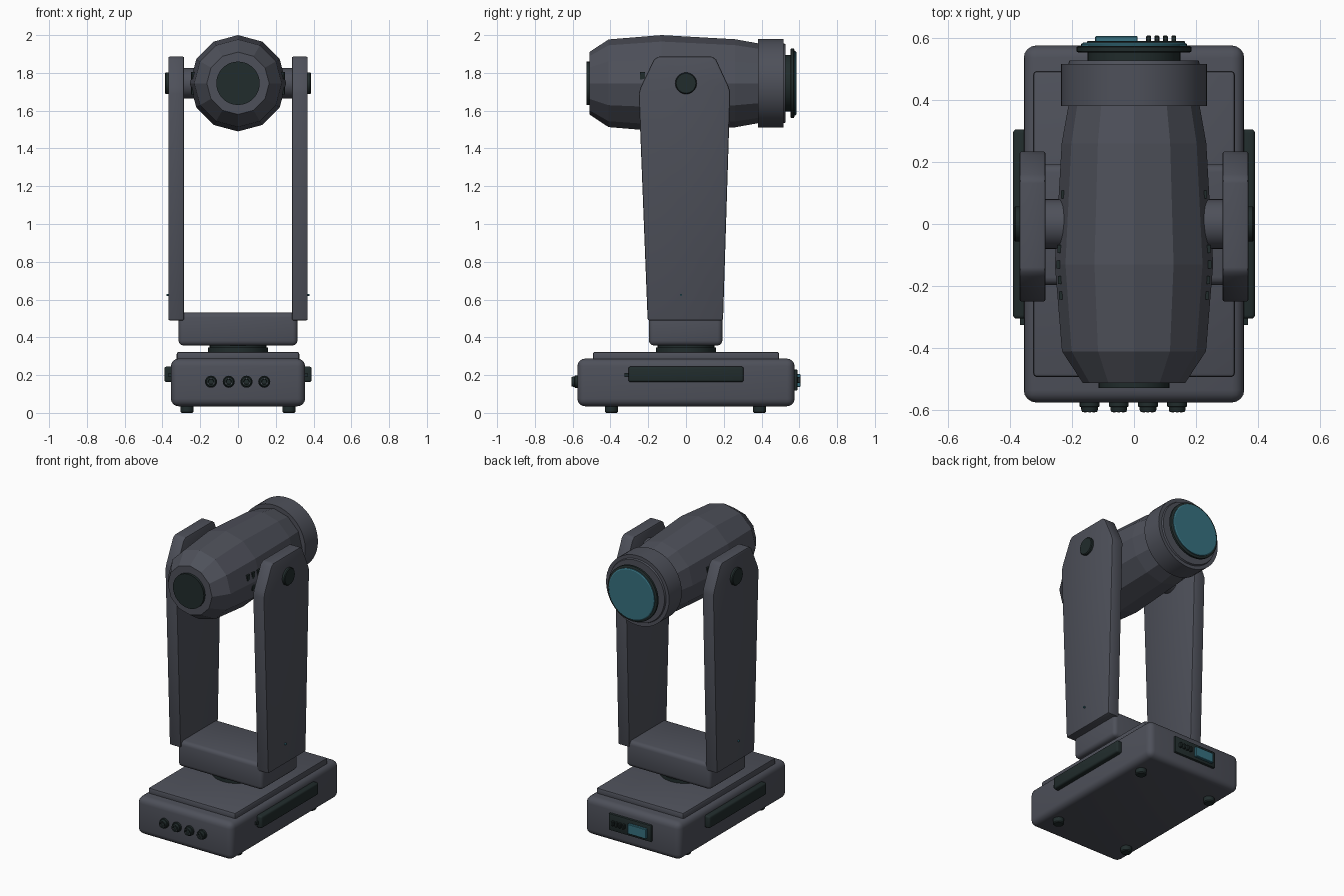
import bpy, bmesh, math
from mathutils import Vector

if "Cube" in bpy.data.objects:
    bpy.data.objects.remove(bpy.data.objects["Cube"])


def material(name, rgb):
    m = bpy.data.materials.new(name)
    m.diffuse_color = (*rgb, 1)
    m.use_nodes = True
    m.node_tree.nodes["Principled BSDF"].inputs["Base Color"].default_value = m.diffuse_color
    return m


GREY = material("charcoal grey", (0.076, 0.081, 0.102))
DARK = material("dark green black", (0.015, 0.025, 0.025))
TEAL = material("teal glass", (0.038, 0.165, 0.215))


def finish(bm, name, mat, bevel=0, segments=3, smooth=True):
    bmesh.ops.recalc_face_normals(bm, faces=bm.faces)
    me = bpy.data.meshes.new(name)
    bm.to_mesh(me)
    bm.free()
    me.materials.append(mat)
    ob = bpy.data.objects.new(name, me)
    bpy.context.collection.objects.link(ob)
    bpy.ops.object.select_all(action='DESELECT')
    ob.select_set(True)
    bpy.context.view_layer.objects.active = ob
    if bevel:
        mod = ob.modifiers.new("bevel", 'BEVEL')
        mod.width, mod.segments = bevel, segments
        mod.limit_method = 'ANGLE'
        bpy.ops.object.modifier_apply(modifier=mod.name)
    if smooth:
        bpy.ops.object.shade_smooth_by_angle(angle=math.radians(31))
    return ob


def box(name, lo, hi, mat, bevel=0, segments=3):
    lo, hi = Vector(lo), Vector(hi)
    bm = bmesh.new()
    bmesh.ops.create_cube(bm, size=1)
    for v in bm.verts:
        v.co = [(lo[i] + hi[i]) / 2 + v.co[i] * (hi[i] - lo[i]) for i in range(3)]
    return finish(bm, name, mat, bevel, segments)


def lathe(name, profile, axis, centre, mat, n=32, smooth=True):
    """Turn (distance along axis, radius) pairs around an axis and cap the ends."""
    bm = bmesh.new()
    a, b, c = {'x': (0, 1, 2), 'y': (1, 0, 2), 'z': (2, 0, 1)}[axis]
    rings = []
    for d, r in profile:
        ring = []
        for i in range(n):
            t = 2 * math.pi * i / n
            p = Vector(centre)
            p[a] += d
            p[b] += r * math.cos(t)
            p[c] += r * math.sin(t)
            ring.append(bm.verts.new(p))
        rings.append(ring)
    for r0, r1 in zip(rings, rings[1:]):
        for i in range(n):
            j = (i + 1) % n
            bm.faces.new((r0[i], r0[j], r1[j], r1[i]))
    bm.faces.new(rings[0])
    bm.faces.new(rings[-1])
    return finish(bm, name, mat, smooth=smooth)


# Base housing with raised top plate
box("base_housing", (-0.355, -0.575, 0.035), (0.355, 0.575, 0.287), GREY, 0.04, 4)
box("base_top_plate", (-0.325, -0.493, 0.27), (0.325, 0.493, 0.323), GREY, 0.012, 2)

# Feet
for x in (-0.27, 0.27):
    for y in (-0.395, 0.39):
        lathe("foot", [(0, 0.028), (0.006, 0.034), (0.05, 0.034)], 'z', (x, y, 0), DARK, 20)

# Side handles with a small stud at the end
for s in (-1, 1):
    xs = sorted((s * 0.34, s * 0.39))
    box("side_handle", (xs[0], -0.305, 0.163), (xs[1], 0.305, 0.245), DARK, 0.012, 3)
    xs = sorted((s * 0.345, s * 0.367))
    box("handle_stud", (xs[0], -0.325, 0.19), (xs[1], -0.30, 0.21), DARK)

# Front row of sockets
for x in (-0.143, -0.049, 0.045, 0.139):
    lathe("socket", [(-0.56, 0.032), (-0.588, 0.032), (-0.59, 0.027), (-0.598, 0.027),
                     (-0.605, 0.024), (-0.605, 0.015), (-0.597, 0.013)],
          'y', (x, 0, 0.165), DARK, 20)
    for k in range(3):
        t = math.pi / 2 + k * 2 * math.pi / 3
        px, pz = x + 0.016 * math.cos(t), 0.165 + 0.016 * math.sin(t)
        lathe("socket_pin", [(-0.59, 0.004), (-0.607, 0.004)], 'y', (px, 0, pz), GREY, 8)

# Rear control panel: screen and button bars
box("control_panel", (-0.152, 0.56, 0.118), (0.165, 0.59, 0.23), DARK, 0.006, 2)
box("control_screen", (-0.125, 0.58, 0.138), (0.012, 0.606, 0.205), TEAL, 0.003, 1)
for i in range(4):
    x = 0.047 + i * 0.027
    box("control_button", (x - 0.008, 0.58, 0.158), (x + 0.008, 0.607, 0.19), DARK, 0.003, 1)

# Turntable and yoke crossbar
lathe("turntable", [(0.31, 0.16), (0.345, 0.16), (0.345, 0.15), (0.375, 0.15)],
      'z', (0, 0, 0), DARK, 40)
box("yoke_crossbar", (-0.315, -0.196, 0.357), (0.315, 0.192, 0.531), GREY, 0.025, 3)

# Yoke arms, extruded from their side outline
outline = [(-0.203, 0.49), (0.196, 0.49), (0.234, 1.70), (0.222, 1.735),
           (0.160, 1.87), (0.140, 1.886), (-0.148, 1.886), (-0.170, 1.87),
           (-0.240, 1.725), (-0.25, 1.69)]
for s in (-1, 1):
    bm = bmesh.new()
    face = bm.faces.new([bm.verts.new((s * 0.285, y, z)) for y, z in outline])
    out = bmesh.ops.extrude_face_region(bm, geom=[face])
    for g in out['geom']:
        if isinstance(g, bmesh.types.BMVert):
            g.co.x = s * 0.369
    finish(bm, "yoke_arm", GREY, 0.008, 2)
    # Tilt pivot, outer cap and indicator light
    lathe("tilt_pivot", [(s * 0.2, 0.08), (s * 0.3, 0.08)], 'x', (0, 0, 1.745), GREY, 32)
    lathe("pivot_cap", [(s * 0.36, 0.057), (s * 0.382, 0.057), (s * 0.387, 0.052)],
          'x', (0, 0, 1.745), DARK, 28)
    lathe("indicator_light", [(s * 0.36, 0.006), (s * 0.379, 0.006)],
          'x', (0, -0.027, 0.625), TEAL, 10)

# Faceted head shell
AXIS = (0, 0, 1.745)
lathe("head_shell", [(-0.512, 0.165), (-0.41, 0.232), (-0.13, 0.255),
                     (0.26, 0.233), (0.40, 0.208)], 'y', AXIS, GREY, 12, smooth=False)
lathe("head_rear_cap", [(-0.50, 0.115), (-0.528, 0.115)], 'y', AXIS, DARK, 32)

# Front collar, inner ring and lens
lathe("lens_collar", [(0.38, 0.2), (0.38, 0.235), (0.515, 0.235), (0.515, 0.212),
                      (0.526, 0.208)], 'y', AXIS, GREY, 48)
lathe("lens_mount", [(0.52, 0.15), (0.555, 0.15)], 'y', AXIS, DARK, 40)
lathe("lens_ring", [(0.552, 0.178), (0.556, 0.185), (0.570, 0.185), (0.574, 0.178)],
      'y', AXIS, DARK, 48)
lathe("lens_glass", [(0.565, 0.17), (0.58, 0.17), (0.584, 0.164)], 'y', AXIS, TEAL, 48)

# Cooling slots on both sides of the head
for s in (-1, 1):
    for z, ys in ((1.785, (-0.23, -0.18, -0.13, -0.08, 0.095)),
                  (1.705, (-0.18, -0.13, -0.08, 0.095))):
        for y in ys:
            surface = 0.245 - 0.06 * max(0, y + 0.13) - 0.08 * max(0, -0.13 - y)
            xs = sorted((s * (surface - 0.02), s * (surface + 0.004)))
            box("cooling_slot", (xs[0], y - 0.013, z - 0.02), (xs[1], y + 0.013, z + 0.02), DARK)
